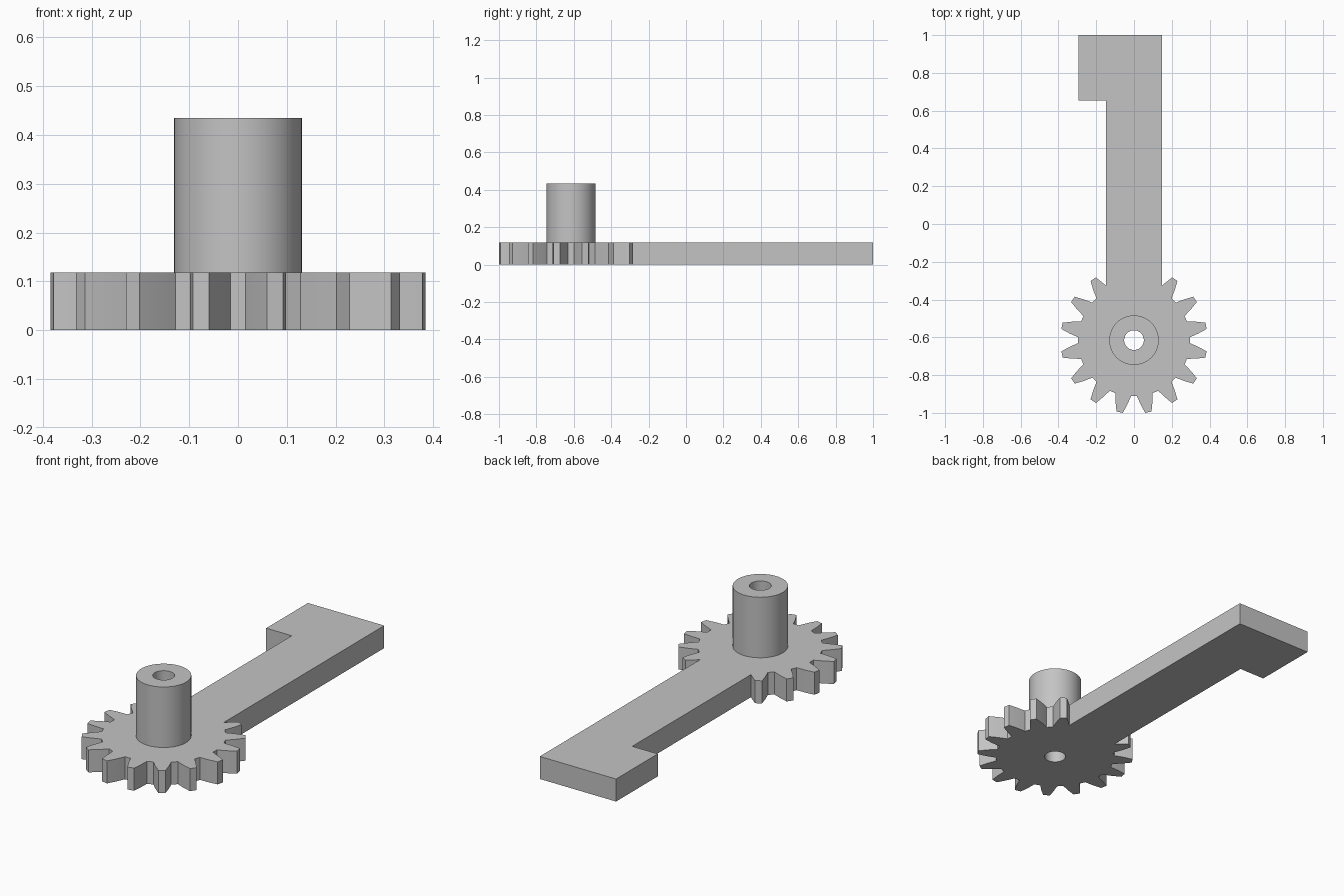
import bpy, bmesh
from math import sin, cos, tau, radians
from mathutils import Vector

cube = bpy.data.objects.get("Cube")
if cube:
    bpy.data.objects.remove(cube)

CENTRE_Y = -0.615
PLATE_TOP, BOSS_TOP = 0.118, 0.435
BORE, BOSS = 0.052, 0.131
TEETH, ROOT, TIP = 16, 0.297, 0.389
ARM = 0.147

grey = bpy.data.materials.new("plain grey")
grey.use_nodes = True
colour = (0.55, 0.55, 0.55, 1)
grey.diffuse_color = colour
grey.node_tree.nodes["Principled BSDF"].inputs["Base Color"].default_value = colour


def polar(radius, angle):
    # angle runs clockwise from +y around the shaft axis
    return (radius * sin(angle), CENTRE_Y + radius * cos(angle))


def circle(radius, count=64):
    return [polar(radius, tau * i / count) for i in range(count)]


def prism(name, loops, bottom, top):
    """Fill an outline with a hole and extrude it upwards."""
    bm = bmesh.new()
    edges = []
    for loop in loops:
        verts = [bm.verts.new((x, y, bottom)) for x, y in loop]
        edges += [bm.edges.new((v, verts[i - 1])) for i, v in enumerate(verts)]
    bmesh.ops.triangle_fill(bm, edges=edges, use_beauty=True, use_dissolve=False)
    out = bmesh.ops.extrude_face_region(bm, geom=bm.faces[:], use_keep_orig=True)
    moved = [g for g in out["geom"] if isinstance(g, bmesh.types.BMVert)]
    bmesh.ops.translate(bm, verts=moved, vec=Vector((0, 0, top - bottom)))
    bmesh.ops.recalc_face_normals(bm, faces=bm.faces[:])
    mesh = bpy.data.meshes.new(name)
    bm.to_mesh(mesh)
    bm.free()
    mesh.materials.append(grey)
    obj = bpy.data.objects.new(name, mesh)
    bpy.context.collection.objects.link(obj)
    bpy.ops.object.select_all(action="DESELECT")
    obj.select_set(True)
    bpy.context.view_layer.objects.active = obj
    bpy.ops.object.shade_smooth_by_angle(angle=radians(25))


# Tooth flank as (radius, half angle) from root to tip
flank = [(ROOT, radians(8.2)), (0.343, radians(5.3)), (TIP, radians(2.5))]
gear = []
for i in range(1, TEETH - 1):
    mid = tau * (i + 0.5) / TEETH
    gear += [polar(r, mid - a) for r, a in flank]
    gear += [polar(r, mid + a) for r, a in reversed(flank)]
# The root corners beside the arm are swallowed by it
gear = gear[1:-1]

# Arm with a hooked end, joined to the gear's outermost flanks
arm = [(-ARM, -0.328), (-ARM, 0.655), (-0.295, 0.655),
       (-0.295, 1), (ARM, 1), (ARM, -0.328)]

prism("gear_and_arm", [gear + arm, circle(BORE)], 0, PLATE_TOP)
prism("shaft_boss", [circle(BOSS), circle(BORE)], PLATE_TOP, BOSS_TOP)
